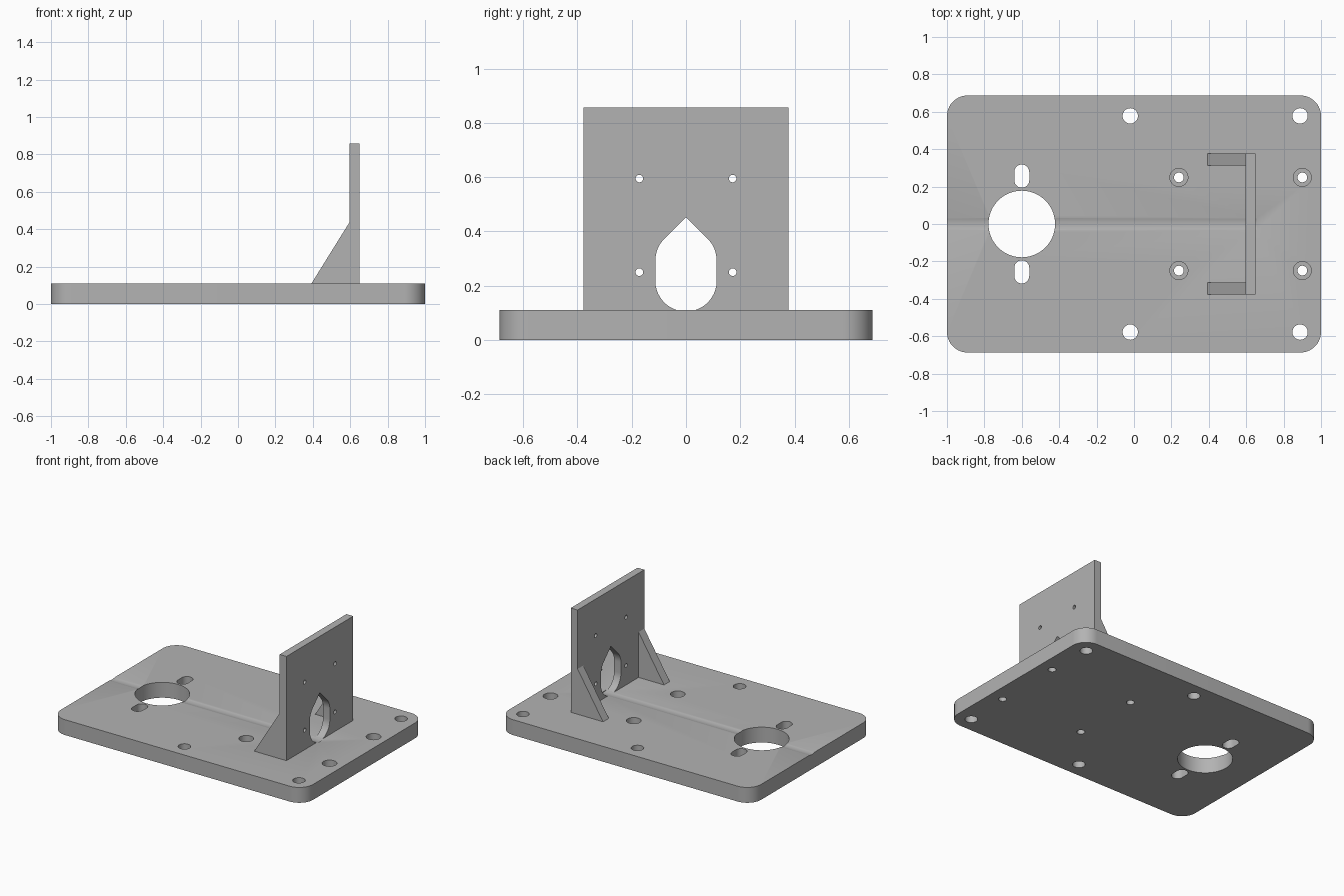
import bpy
import bmesh
import math
from mathutils import Vector

cube = bpy.data.objects.get("Cube")
if cube:
    bpy.data.objects.remove(cube, do_unlink=True)

grey = bpy.data.materials.new("plain grey")
grey.use_nodes = True
colour = (0.45, 0.45, 0.45, 1)
grey.diffuse_color = colour
grey.node_tree.nodes["Principled BSDF"].inputs["Base Color"].default_value = colour

TOP = 0.11            # top of the base plate
WALL_X = (0.595, 0.649)
WALL_Y = 0.378


def arc(cx, cy, r, start, end, steps):
    """Points on an arc, angles in degrees."""
    angles = [math.radians(start + (end - start) * i / steps) for i in range(steps + 1)]
    return [(cx + r * math.cos(a), cy + r * math.sin(a)) for a in angles]


def circle(cx, cy, r, steps=48):
    return arc(cx, cy, r, 0, 360, steps)[:-1]


def slot(cx, cy, r, half):
    return arc(cx, cy + half - r, r, 0, 180, 16) + arc(cx, cy - half + r, r, 180, 360, 16)


def prism(name, outline, axis, low, high):
    """Extrude a closed outline along the x, y or z axis."""
    place = {"x": lambda a, b, d: (d, a, b),
             "y": lambda a, b, d: (a, d, b),
             "z": lambda a, b, d: (a, b, d)}[axis]
    bm = bmesh.new()
    face = bm.faces.new([bm.verts.new(place(a, b, low)) for a, b in outline])
    new = bmesh.ops.extrude_face_region(bm, geom=[face])["geom"]
    shift = Vector(place(0, 0, high - low))
    bmesh.ops.translate(bm, verts=[v for v in new if isinstance(v, bmesh.types.BMVert)], vec=shift)
    bmesh.ops.recalc_face_normals(bm, faces=bm.faces)
    mesh = bpy.data.meshes.new(name)
    bm.to_mesh(mesh)
    bm.free()
    mesh.materials.append(grey)
    obj = bpy.data.objects.new(name, mesh)
    bpy.context.collection.objects.link(obj)
    return obj


def cut(target, cutters):
    """Subtract every cutter and bake the result into the target mesh."""
    for cutter in cutters:
        mod = target.modifiers.new("cut", "BOOLEAN")
        mod.operation = "DIFFERENCE"
        mod.solver = "EXACT"
        mod.object = cutter
    graph = bpy.context.evaluated_depsgraph_get()
    mesh = bpy.data.meshes.new_from_object(target.evaluated_get(graph))
    target.modifiers.clear()
    target.data = mesh
    for cutter in cutters:
        bpy.data.objects.remove(cutter, do_unlink=True)


def bore(cx, cy, r, low=-0.1):
    return prism("bore", circle(cx, cy, r), "z", low, 0.3)


def teardrop(low):
    """Pointed channel that pierces the wall and grazes the base."""
    r = 0.113
    outline = arc(0, 0.218, r, 180, 360, 40) + arc(0, 0.293, r, 0, 45, 8)
    outline += [(0, 0.293 + r * math.sqrt(2))] + arc(0, 0.293, r, 135, 180, 8)
    return prism("channel", outline, "x", low, 0.657)


# Base plate with rounded corners
corner = 0.11
outline = []
for sx, sy, start in ((1, 1, 0), (-1, 1, 90), (-1, -1, 180), (1, -1, 270)):
    outline += arc(sx * (1 - corner), sy * (0.687 - corner), corner, start, start + 90, 14)
base = prism("base_plate", outline, "z", 0, TOP)

# Large opening, slots, mounting holes, counterbored holes and shallow groove
cutters = [prism("bore", circle(-0.6, 0, 0.178, 72), "z", -0.1, 0.3), teardrop(-1.1)]
for side in (1, -1):
    cutters.append(prism("slot", slot(-0.6, side * 0.256, 0.04, 0.062), "z", -0.1, 0.3))
    for x in (-0.02, 0.888):
        cutters.append(bore(x, side * 0.578, 0.041))
    for x in (0.24, 0.9):
        cutters.append(bore(x, side * 0.249, 0.026))
        cutters.append(bore(x, side * 0.249, 0.048, 0.045))
cut(base, cutters)

# Upright wall with teardrop opening and four screw holes
wall = prism("upright_wall", [(-WALL_Y, TOP), (WALL_Y, TOP), (WALL_Y, 0.857), (-WALL_Y, 0.857)],
             "x", *WALL_X)
cutters = [teardrop(0.5)]
for y in (-0.172, 0.172):
    for z in (0.25, 0.595):
        cutters.append(prism("screw", circle(y, z, 0.014, 24), "x", 0.5, 0.8))
cut(wall, cutters)

# Triangular braces on both ends of the wall
triangle = [(0.393, TOP), (WALL_X[0], TOP), (WALL_X[0], 0.435)]
braces = [prism("left_brace" if low > 0 else "right_brace", triangle, "y", low, low + 0.065)
          for low in (WALL_Y - 0.065, -WALL_Y)]

bpy.ops.object.select_all(action="DESELECT")
for obj in (base, wall, *braces):
    obj.select_set(True)
bpy.context.view_layer.objects.active = base
bpy.ops.object.shade_smooth_by_angle(angle=math.radians(30))
